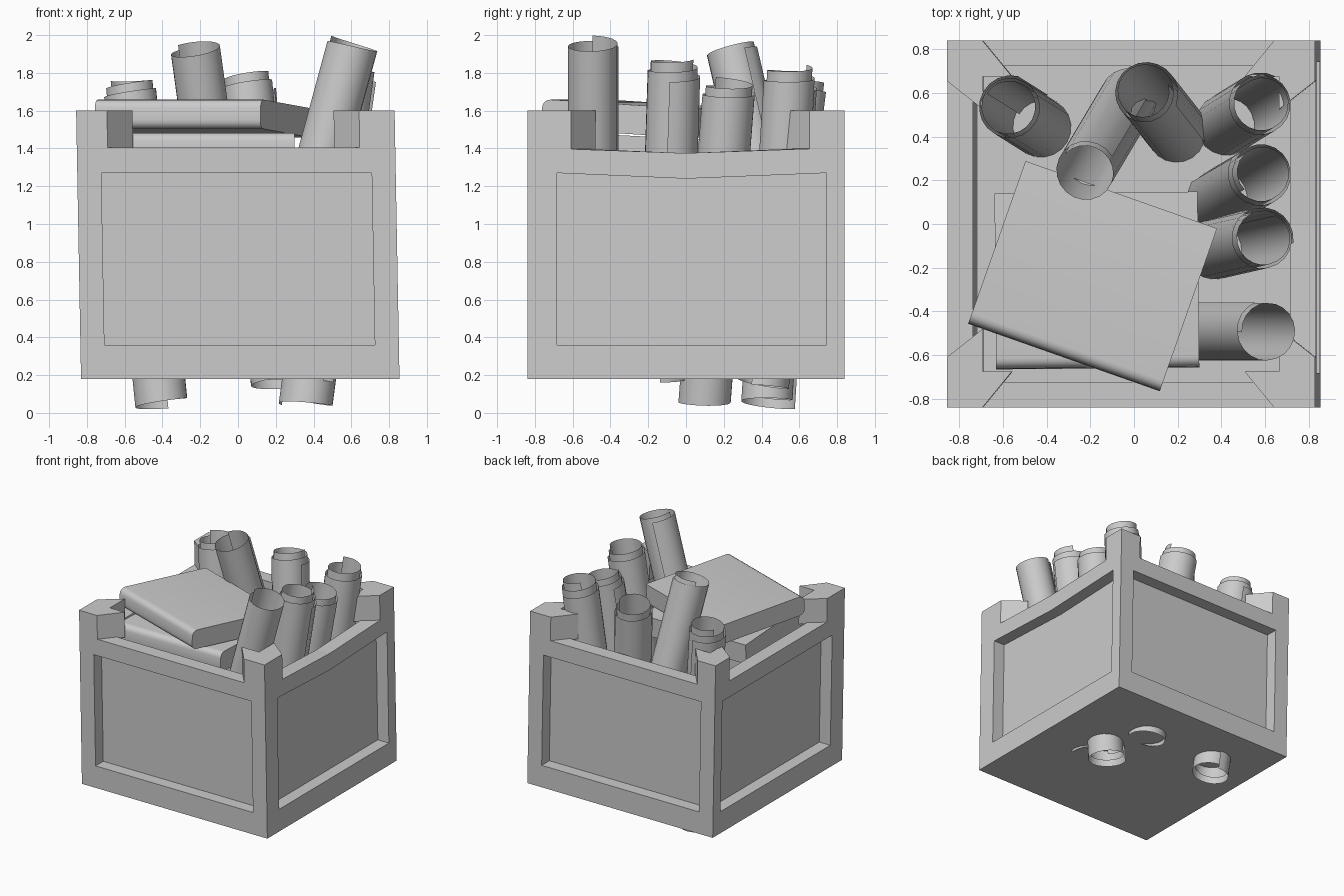
import bpy, bmesh, math
from mathutils import Vector, Euler

if "Cube" in bpy.data.objects:
    bpy.data.objects.remove(bpy.data.objects["Cube"])

Z0, RIM, TOP = 0.18, 1.405, 1.60
HX, HY = 0.843, 0.84


def finish(bm, name, fix_normals=True):
    if fix_normals:
        bmesh.ops.recalc_face_normals(bm, faces=bm.faces)
    me = bpy.data.meshes.new(name)
    bm.to_mesh(me)
    bm.free()
    ob = bpy.data.objects.new(name, me)
    bpy.context.collection.objects.link(ob)
    return ob


def smooth(ob, angle=35):
    bpy.ops.object.select_all(action='DESELECT')
    ob.select_set(True)
    bpy.context.view_layer.objects.active = ob
    bpy.ops.object.shade_smooth_by_angle(angle=math.radians(angle))


def lean(bm):
    # slight hand-made skew of the crate
    for v in bm.verts:
        v.co.x += 0.012 - 0.026 * (v.co.z - Z0) / (TOP - Z0)


def prism(bm, pts, z0, z1):
    lo = [bm.verts.new((x, y, z0)) for x, y in pts]
    hi = [bm.verts.new((x, y, z1)) for x, y in pts]
    bm.faces.new(lo)
    bm.faces.new(hi)
    n = len(pts)
    for i in range(n):
        bm.faces.new((lo[i], lo[(i + 1) % n], hi[(i + 1) % n], hi[i]))


# crate body: box with recessed side panels and a hollow inside
bm = bmesh.new()
bmesh.ops.create_cube(bm, size=1)
for v in bm.verts:
    v.co = (v.co.x * 2 * HX, v.co.y * 2 * HY, Z0 if v.co.z < 0 else RIM)
bm.normal_update()
sides = [f for f in bm.faces if abs(f.normal.z) < 0.5]
lid = next(f for f in bm.faces if f.normal.z > 0.5)
for f in sides:
    nrm = f.normal.copy()
    bmesh.ops.inset_region(bm, faces=[f], thickness=0.18)
    for v in f.verts:
        v.co.z = 0.36 if v.co.z < 0.8 else 1.27
        if abs(nrm.x) > 0.5:
            v.co.y += 0.03
    bmesh.ops.inset_region(bm, faces=[f], thickness=0.0, depth=-0.10)
bmesh.ops.inset_region(bm, faces=[lid], thickness=0.165)
wall = bmesh.ops.extrude_discrete_faces(bm, faces=[lid])
for v in wall['faces'][0].verts:
    v.co.z = 0.28
bmesh.ops.bisect_plane(bm, geom=bm.verts[:] + bm.edges[:] + bm.faces[:],
                       plane_co=(0, 0, 0), plane_no=(0, 1, 0))
# sagging right-hand rail
for v in bm.verts:
    if v.co.x > 0.5 and abs(v.co.y) < 0.02 and v.co.z > 1.1:
        v.co.z -= 0.03
lean(bm)
finish(bm, "crate_body")

# raised corner posts: L-shaped plan with slanted ends
for sx, nx in ((-1, "left"), (1, "right")):
    for sy, ny in ((-1, "front"), (1, "back")):
        ey = 0.61 if sy < 0 else 0.655
        ex = 0.68 if sx < 0 else 0.655
        plan = [(HX, HY), (ex, HY), (ex - 0.135, 0.675), (0.678, 0.675),
                (0.678, ey - 0.13), (HX, ey)]
        bm = bmesh.new()
        prism(bm, [(sx * x, sy * y) for x, y in plan], RIM - 0.012, TOP)
        lean(bm)
        finish(bm, f"corner_post_{ny}_{nx}")


# books: rounded spine at the front, extruded along x
def book(name, loc, rot, w, d, t, r=0.045):
    prof = [(d / 2, -t / 2), (d / 2, t / 2)]
    for cz, a0 in ((t / 2 - r, 90), (-t / 2 + r, 180)):
        for k in range(5):
            a = math.radians(a0 + k * 22.5)
            prof.append((-d / 2 + r + r * math.cos(a), cz + r * math.sin(a)))
    bm = bmesh.new()
    ends = [[bm.verts.new((x, y, z)) for y, z in prof] for x in (-w / 2, w / 2)]
    bm.faces.new(ends[0])
    bm.faces.new(ends[1])
    n = len(prof)
    for i in range(n):
        j = (i + 1) % n
        bm.faces.new((ends[0][i], ends[0][j], ends[1][j], ends[1][i]))
    ob = finish(bm, name)
    ob.location = loc
    ob.rotation_euler = Euler(rot)
    smooth(ob)


book("lower_book", (-0.17, -0.26, 1.385), (-0.05, 0, 0.01), 0.93, 0.80, 0.16)
book("upper_book", (-0.19, -0.24, 1.56), (-0.06, 0, math.radians(-19.4)), 0.93, 0.785, 0.155)


# paper scrolls: spiral sheet, inner turns slide upwards
def scroll(name, bottom, top, turns, shift, phase, r0=0.148, r1=0.115):
    b, axis = Vector(bottom), Vector(top) - Vector(bottom)
    q = axis.to_track_quat('Z', 'Y')
    length = axis.length - shift
    n = int(20 * turns)
    bm = bmesh.new()
    prev = None
    for i in range(n + 1):
        t = i / n
        a = math.radians(phase) + t * turns * math.tau
        r = r0 + (r1 - r0) * t
        x, y = r * math.cos(a), r * math.sin(a)
        pair = [bm.verts.new(b + q @ Vector((x, y, z + shift * t))) for z in (0, length)]
        if prev:
            bm.faces.new((prev[0], pair[0], pair[1], prev[1]))
        prev = pair
    smooth(finish(bm, name, False), 50)


scroll("scroll_back_left", (-0.40, 0.43, 0.03), (-0.575, 0.54, 1.77), 2.2, 0.10, 200)
scroll("scroll_middle_leaning", (-0.02, 0.58, 0.45), (-0.225, 0.235, 1.94), 1.3, 0.04, 60, 0.14, 0.125)
scroll("scroll_back_middle", (0.21, 0.40, 0.13), (0.045, 0.61, 1.80), 2.1, 0.10, 120)
scroll("scroll_back_right", (0.42, 0.45, 0.21), (0.59, 0.555, 1.84), 2.2, 0.12, 300)
scroll("scroll_right_middle", (0.36, 0.10, 0.03), (0.59, 0.235, 1.76), 2.2, 0.10, 30)
scroll("scroll_right", (0.36, -0.12, 0.18), (0.60, -0.065, 1.88), 2.2, 0.11, 250)
scroll("scroll_front_leaning", (0.15, -0.49, 0.25), (0.615, -0.49, 1.965), 1.2, 0.04, 20, 0.14, 0.125)
